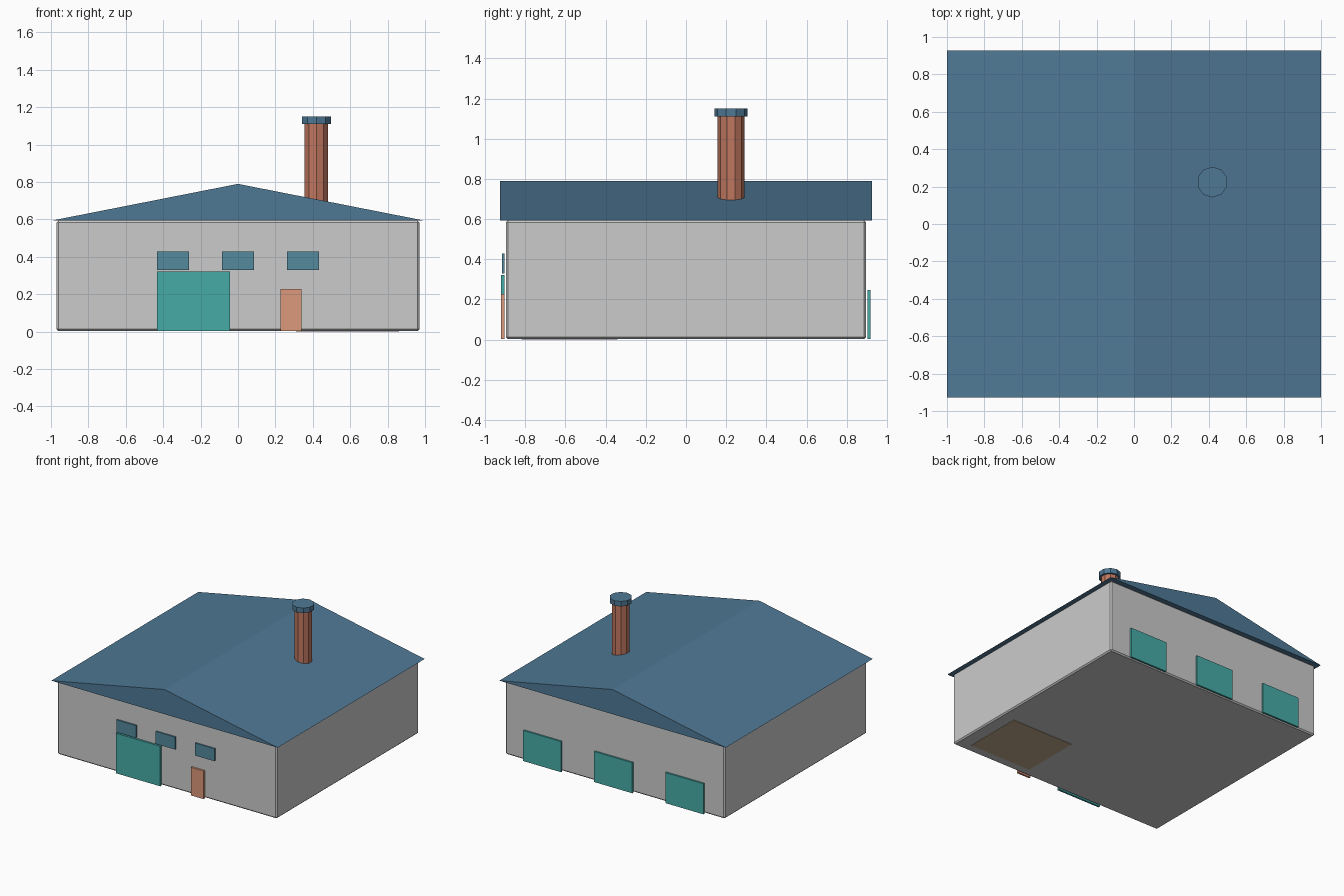
import bpy, bmesh

if "Cube" in bpy.data.objects:
    bpy.data.objects.remove(bpy.data.objects["Cube"])


def material(name, r, g, b):
    m = bpy.data.materials.new(name)
    m.diffuse_color = tuple((c / 255) ** 2.2 for c in (r, g, b)) + (1,)
    m.use_nodes = True
    m.node_tree.nodes["Principled BSDF"].inputs["Base Color"].default_value = m.diffuse_color
    return m


SLATE = material("slate_blue", 80, 120, 148)
GLASS = material("window_blue", 84, 136, 156)
TEAL = material("teal", 72, 170, 165)
BRICK = material("brick", 190, 118, 95)
TAN = material("tan", 218, 152, 122)
FLOOR = material("floor_tan", 190, 170, 140)


def finish(bm, name, mat=None):
    bmesh.ops.recalc_face_normals(bm, faces=bm.faces)
    mesh = bpy.data.meshes.new(name)
    bm.to_mesh(mesh)
    bm.free()
    if mat:
        mesh.materials.append(mat)
    ob = bpy.data.objects.new(name, mesh)
    bpy.context.collection.objects.link(ob)
    return ob


def box(name, x, y, z, mat=None, bevel=0):
    """Box from (min, max) ranges on each axis."""
    bm = bmesh.new()
    bmesh.ops.create_cube(bm, size=1)
    for v in bm.verts:
        v.co = [r[0] if c < 0 else r[1] for c, r in zip(v.co, (x, y, z))]
    ob = finish(bm, name, mat)
    if bevel:
        mod = ob.modifiers.new("bevel", 'BEVEL')
        mod.width = bevel
        mod.segments = 1
    return ob


def cylinder(name, x, y, radius, z0, z1, mat):
    bpy.ops.mesh.primitive_cylinder_add(vertices=10, radius=radius, depth=z1 - z0,
                                        location=(x, y, (z0 + z1) / 2))
    ob = bpy.context.object
    ob.name = name
    ob.data.materials.append(mat)


# Walls and the floor patch under the front right corner
box("walls", (-0.97, 0.97), (-0.896, 0.896), (0.003, 0.593), bevel=0.01)
box("floor_patch", (0.31, 0.86), (-0.82, -0.34), (0, 0.02), FLOOR)

# Gable roof: triangular profile extruded front to back
bm = bmesh.new()
profile = [(-1, 0.593), (1, 0.593), (0, 0.79)]
face = bm.faces.new([bm.verts.new((x, -0.927, z)) for x, z in profile])
ext = bmesh.ops.extrude_face_region(bm, geom=[face], use_keep_orig=True)
for v in ext["geom"]:
    if isinstance(v, bmesh.types.BMVert):
        v.co.y = 0.927
finish(bm, "roof", SLATE)

# Chimney with cap
cylinder("chimney", 0.419, 0.224, 0.066, 0.59, 1.115, BRICK)
cylinder("chimney_cap", 0.419, 0.224, 0.082, 1.11, 1.15, SLATE)

# Front openings
for i, cx in enumerate((-0.347, 0, 0.347)):
    box(f"front_window_{i}", (cx - 0.086, cx + 0.086), (-0.916, -0.904), (0.329, 0.428), GLASS)
box("garage_door", (-0.433, -0.043), (-0.92, -0.904), (0.003, 0.322), TEAL)
box("entry_door", (0.227, 0.34), (-0.92, -0.904), (0.003, 0.227), TAN)

# Three loading doors at the back
for i, cx in enumerate((-0.628, 0, 0.628)):
    box(f"back_door_{i}", (cx - 0.168, cx + 0.168), (0.904, 0.918), (0.003, 0.247), TEAL)
